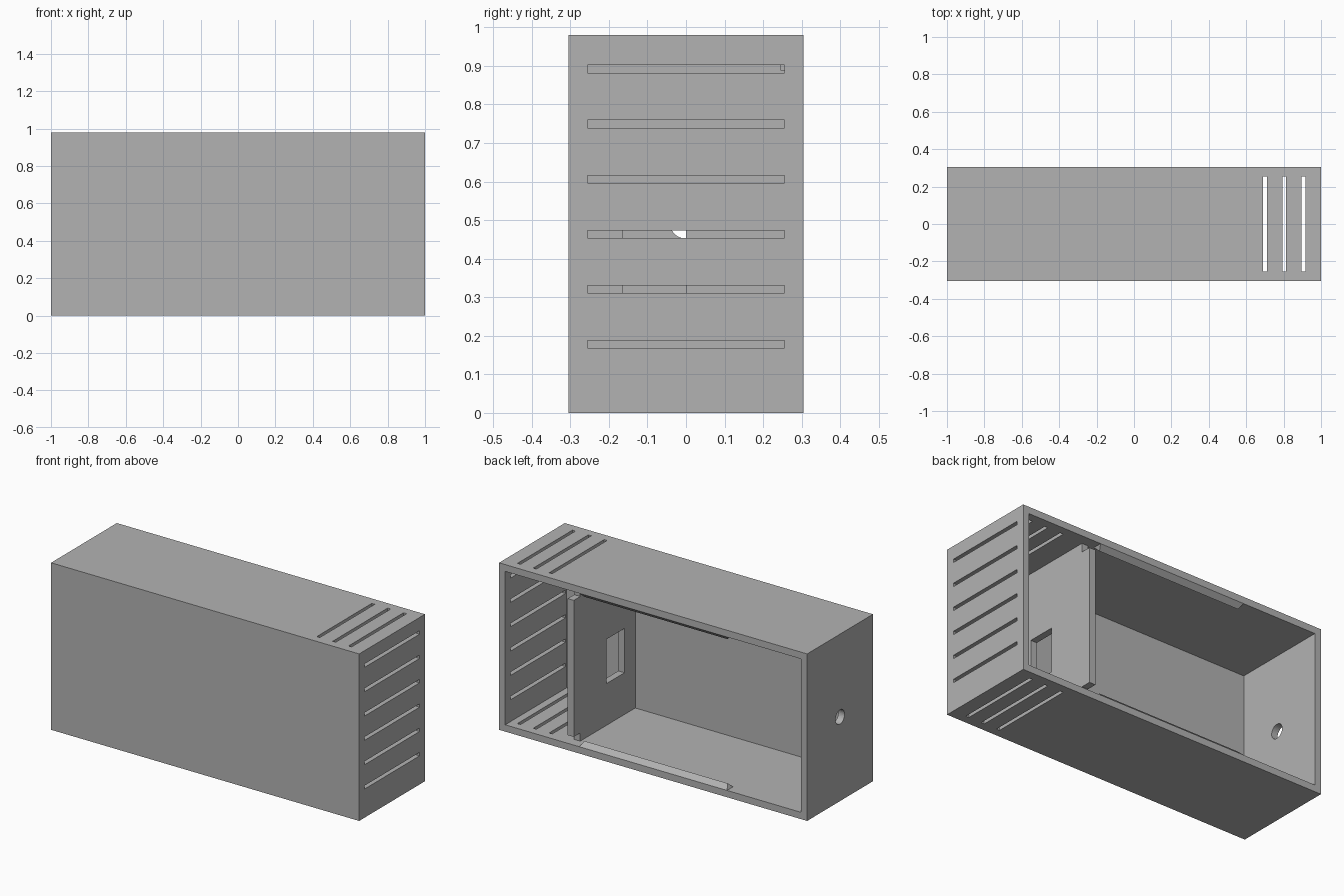
import bpy
import bmesh
from math import pi
from mathutils import Matrix, Vector

if "Cube" in bpy.data.objects:
    bpy.data.objects.remove(bpy.data.objects["Cube"])

L, D, H, WALL = 2.0, 0.61, 0.98, 0.04
BACK = D / 2

grey = bpy.data.materials.new("plain_grey")
grey.use_nodes = True
grey.diffuse_color = (0.45, 0.45, 0.45, 1)
grey.node_tree.nodes["Principled BSDF"].inputs["Base Color"].default_value = grey.diffuse_color


def finish(name, bm):
    bmesh.ops.recalc_face_normals(bm, faces=bm.faces)
    mesh = bpy.data.meshes.new(name)
    bm.to_mesh(mesh)
    bm.free()
    mesh.materials.append(grey)
    obj = bpy.data.objects.new(name, mesh)
    bpy.context.scene.collection.objects.link(obj)
    return obj


def add_box(bm, low, high):
    low, high = Vector(low), Vector(high)
    size = Matrix.Diagonal((*(high - low), 1))
    bmesh.ops.create_cube(bm, size=1, matrix=Matrix.Translation((low + high) / 2) @ size)


def box(name, low, high):
    bm = bmesh.new()
    add_box(bm, low, high)
    return finish(name, bm)


def cut(obj, cutter):
    cutter.hide_render = True
    mod = obj.modifiers.new("cut", "BOOLEAN")
    mod.operation = "DIFFERENCE"
    mod.solver = "EXACT"
    mod.object = cutter
    bpy.context.view_layer.objects.active = obj
    bpy.ops.object.modifier_apply(modifier=mod.name)
    bpy.data.objects.remove(cutter)


# Case: open at the back
case = box("case", (-L / 2, -BACK, 0), (L / 2, BACK, H))
cut(case, box("cavity", (-L / 2 + WALL, -BACK + WALL, WALL),
              (L / 2 - WALL, BACK + 0.1, H - WALL)))

# Ventilation slots in the end wall, the top and the bottom
slots = bmesh.new()
for i in range(6):
    z = 0.178 + i * 0.1428
    add_box(slots, (0.93, -0.255, z - 0.01), (1.1, 0.255, z + 0.01))
cut(case, finish("end_slots", slots))
for name, z in (("bottom_slots", 0), ("top_slots", H)):
    slots = bmesh.new()
    for x in (0.7, 0.803, 0.906):
        add_box(slots, (x - 0.01, -0.255, z - 0.06), (x + 0.01, 0.255, z + 0.06))
    cut(case, finish(name, slots))

# Round cable hole in the other end wall
hole = bmesh.new()
bmesh.ops.create_cone(hole, cap_ends=True, segments=32, radius1=0.042, radius2=0.042, depth=0.2,
                      matrix=Matrix.Translation((-1, 0, 0.494)) @ Matrix.Rotation(pi / 2, 4, "Y"))
cut(case, finish("cable_hole", hole))

# Partition with notched back corners and a window
partition = box("partition", (0.515, -BACK + WALL / 2, WALL / 2), (0.555, BACK, H - WALL / 2))
notches = bmesh.new()
for low, high in ((0, 0.088), (0.889, H)):
    add_box(notches, (0.4, BACK - 0.06, low), (0.7, BACK + 0.1, high))
cut(partition, finish("notches", notches))
cut(partition, box("window", (0.4, -0.165, 0.285), (0.7, 0, 0.545)))


# Triangular snap ridges along the opening, with tapered ends
def ridge(name, z, up):
    bm = bmesh.new()
    ends = []
    for side in (-1, 1):
        profile = ((0.48, 0, 0), (0.465, 0.0275, 0.027), (0.48, 0.055, 0))
        ends.append([bm.verts.new((side * x, BACK - y, z + up * h)) for x, y, h in profile])
    a, b = ends
    bm.faces.new(a)
    bm.faces.new(b)
    for i in range(3):
        j = (i + 1) % 3
        bm.faces.new((a[i], a[j], b[j], b[i]))
    return finish(name, bm)


ridge("bottom_snap_ridge", WALL, 1)
ridge("top_snap_ridge", H - WALL, -1)
